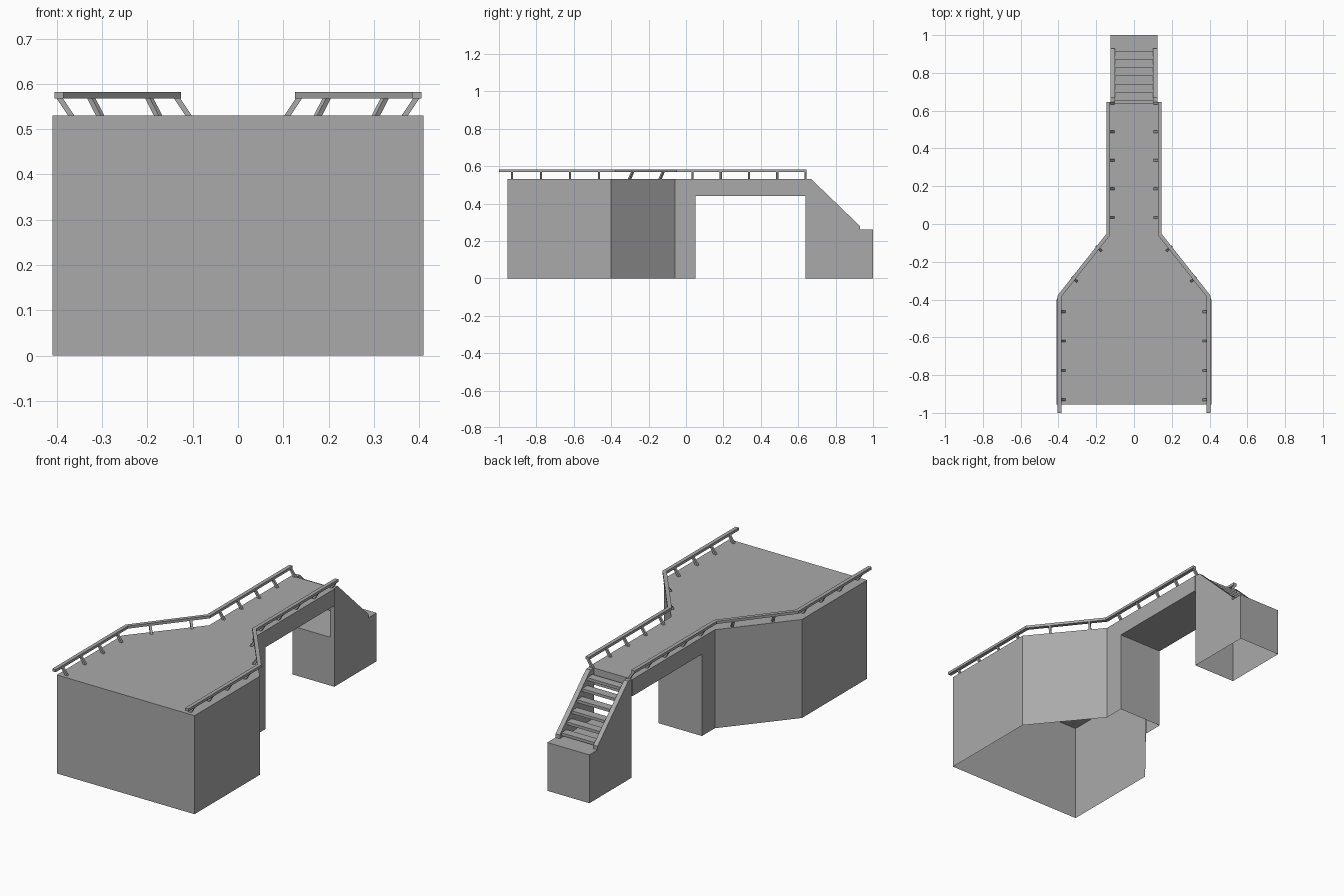
import bpy, bmesh
from mathutils import Vector

cube = bpy.data.objects.get("Cube")
if cube:
    bpy.data.objects.remove(cube, do_unlink=True)

GREY = (0.4, 0.4, 0.4, 1.0)
stone = bpy.data.materials.new("plain grey")
stone.use_nodes = True
stone.diffuse_color = GREY
stone.node_tree.nodes["Principled BSDF"].inputs["Base Color"].default_value = GREY

DECK, RAIL_LOW, RAIL_TOP = 0.53, 0.568, 0.582


def finish(name, bm):
    bmesh.ops.recalc_face_normals(bm, faces=bm.faces)
    mesh = bpy.data.meshes.new(name)
    bm.to_mesh(mesh)
    bm.free()
    mesh.materials.append(stone)
    obj = bpy.data.objects.new(name, mesh)
    bpy.context.collection.objects.link(obj)
    return obj


def add_prism(bm, base, offset, open_base=False):
    """Extrude a flat outline along an offset, optionally leaving the base open."""
    low = [bm.verts.new(p) for p in base]
    high = [bm.verts.new(Vector(p) + Vector(offset)) for p in base]
    bm.faces.new(high)
    if not open_base:
        bm.faces.new(low[::-1])
    for i in range(len(low)):
        j = (i + 1) % len(low)
        bm.faces.new((low[i], low[j], high[j], high[i]))


def rect(x, y0, y1, z):
    return [(-x, y0, z), (x, y0, z), (x, y1, z), (-x, y1, z)]


def prism(name, base, offset, open_base=False):
    bm = bmesh.new()
    add_prism(bm, base, offset, open_base)
    return finish(name, bm)


# Wide platform narrowing to the bridge, hollow and open below
half = [(0.41, -0.955), (0.41, -0.40), (0.13, -0.06), (0.13, 0.05)]
outline = half + [(-x, y) for x, y in reversed(half)]
prism("platform", [(x, y, 0) for x, y in outline], (0, 0, DECK), True)

# Bridge deck and the hollow landing block behind it
prism("bridge_deck", rect(0.13, 0.05, 0.64, 0.44), (0, 0, DECK - 0.44))
prism("landing_block", rect(0.125, 0.64, 1.0, 0), (0, 0, 0.26), True)

# Stair side walls
wall = [(0.64, 0.26), (0.93, 0.26), (0.93, 0.28), (0.67, DECK), (0.64, DECK)]
for side, sx in (("left", 1), ("right", -1)):
    prism(side + "_stair_wall", [(sx * 0.1, y, z) for y, z in wall],
          (sx * 0.025, 0, 0))

# Open treads
bm = bmesh.new()
for i in range(6):
    y = 0.917 - 0.044 * i
    add_prism(bm, rect(0.1, y - 0.046, y, 0.272 + 0.0425 * i), (0, 0, 0.015))
finish("stair_treads", bm)

# Handrails with outward-leaning posts
inner = [(0.385, -1.0), (0.385, -0.386), (0.126, -0.059), (0.126, 0.645)]
outer = [(0.405, -1.0), (0.405, -0.379), (0.146, -0.052), (0.146, 0.645)]
slant = Vector((0.77, 0.64, 0))
straight = Vector((1, 0, 0))
posts = [(0.395, -0.93 + 0.155 * i, straight) for i in range(4)]
posts += [(0.325, -0.285, slant), (0.197, -0.122, slant)]
posts += [(0.136, 0.035 + 0.151 * i, straight) for i in range(5)]

for side, sx in (("left", 1), ("right", -1)):
    prism(side + "_handrail",
          [(sx * x, y, RAIL_LOW) for x, y in inner + outer[::-1]],
          (0, 0, RAIL_TOP - RAIL_LOW))
    bm = bmesh.new()
    for x, y, out in posts:
        n = Vector((sx * out.x, out.y, 0))
        across = Vector((-n.y, n.x, 0)) * 0.006
        foot = Vector((sx * x, y, DECK - 0.002)) - n * 0.028
        ring = [foot - n * 0.007 - across, foot + n * 0.007 - across,
                foot + n * 0.007 + across, foot - n * 0.007 + across]
        add_prism(bm, ring, n * 0.028 + Vector((0, 0, RAIL_LOW - DECK + 0.004)))
    finish(side + "_rail_posts", bm)
